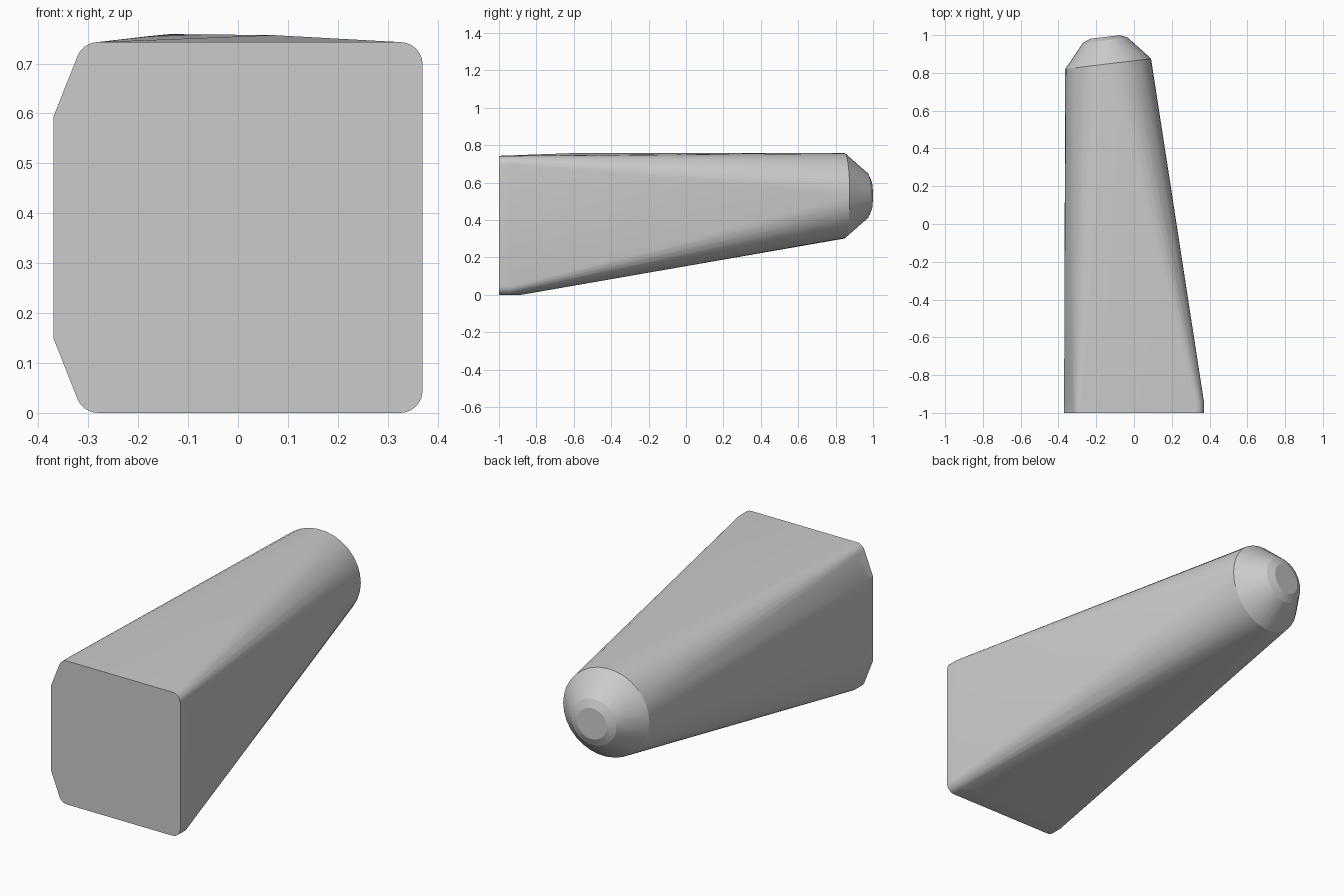
import bpy, bmesh, math
from mathutils import Vector

if "Cube" in bpy.data.objects:
    bpy.data.objects.remove(bpy.data.objects["Cube"])


def arc(cx, cz, r, a0, a1, n=6):
    """Points of a rounded corner in the x-z plane."""
    return [(cx + r * math.cos(math.radians(a0 + (a1 - a0) * i / n)),
             cz + r * math.sin(math.radians(a0 + (a1 - a0) * i / n)))
            for i in range(n + 1)]


# Front cross-section: rounded right corners, chamfered and rounded left corners
W, H, R = 0.37, 0.743, 0.045
profile = (arc(W - R, R, R, -90, 0) + arc(W - R, H - R, R, 0, 90)
           + arc(-0.28, H - R, R, 90, 160) + [(-W, 0.593), (-W, 0.15)]
           + arc(-0.28, R, R, 200, 270))

# Front block: the section carried a short way back
points = [Vector((x, y, z)) for y in (-1.0, -0.94) for x, z in profile]
points += [Vector((x, -0.88, 0)) for x in (-0.25, 0.25)]
# Slight crown on the top face
points.append(Vector((0.07, -0.62, 0.757)))

# Tilted round nose: widest ring, bevel ring, end ring
centre = Vector((-0.137, 0.848, 0.53))
axis = Vector((-0.12, 0.993, 0)).normalized()
side = Vector((axis.y, -axis.x, 0))
up = Vector((0, 0, 1))
SEGMENTS = 32
for radius, depth in ((0.229, 0), (0.12, 0.125), (0.08, 0.143)):
    for i in range(SEGMENTS):
        a = math.tau * i / SEGMENTS
        points.append(centre + axis * depth
                      + radius * (side * math.cos(a) + up * math.sin(a)))

# Skin tightly stretched over the block and nose
bm = bmesh.new()
for p in points:
    bm.verts.new(p)
res = bmesh.ops.convex_hull(bm, input=bm.verts[:])
loose = [v for v in bm.verts if not v.link_faces]
bmesh.ops.delete(bm, geom=loose, context='VERTS')
bmesh.ops.dissolve_limit(bm, angle_limit=math.radians(0.3),
                         verts=bm.verts[:], edges=bm.edges[:])
bmesh.ops.recalc_face_normals(bm, faces=bm.faces[:])
mesh = bpy.data.meshes.new("tapered_body")
bm.to_mesh(mesh)
bm.free()

body = bpy.data.objects.new("tapered_body", mesh)
bpy.context.collection.objects.link(body)
bpy.context.view_layer.objects.active = body
body.select_set(True)
bpy.ops.object.shade_smooth_by_angle(angle=math.radians(18))
